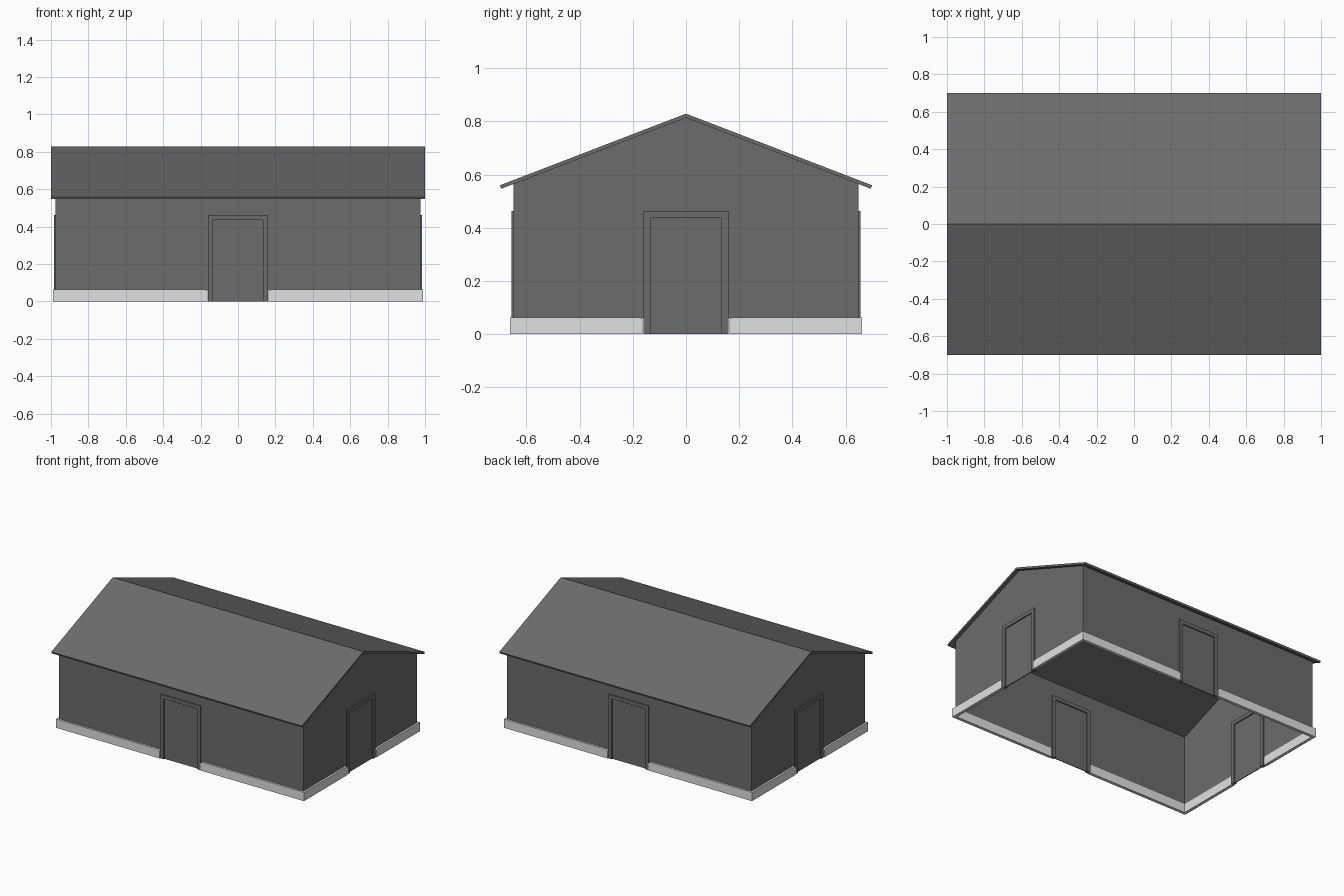
import bpy, bmesh, math
from mathutils import Matrix

if "Cube" in bpy.data.objects:
    bpy.data.objects.remove(bpy.data.objects["Cube"])


def material(name, value):
    m = bpy.data.materials.new(name)
    m.use_nodes = True
    m.diffuse_color = (value, value, value, 1)
    m.node_tree.nodes["Principled BSDF"].inputs["Base Color"].default_value = m.diffuse_color
    return m


dark_grey = material("dark grey", 0.15)
light_grey = material("light grey", 0.75)

HX, HY = 0.976, 0.648      # wall half sizes
APEX = 0.814               # underside of the ridge
SLOPE = 0.382              # roof rise over run
BASE = 0.063               # plinth height
GAP = 0.16                 # half width of a door opening
DOOR_TOP = 0.462
HALF = 0.003               # half wall thickness


def prism(name, outline, near, far, mat, turn=0, shift=0):
    """Extrude an (across, up) outline outward, then turn it to one side."""
    bm = bmesh.new()
    a = [bm.verts.new((u, -near, v)) for u, v in outline]
    b = [bm.verts.new((u, -far, v)) for u, v in outline]
    bm.faces.new(a)
    bm.faces.new(b[::-1])
    for i in range(len(a)):
        j = (i + 1) % len(a)
        bm.faces.new((a[i], b[i], b[j], a[j]))
    bmesh.ops.recalc_face_normals(bm, faces=bm.faces)
    bm.transform(Matrix.Rotation(turn, 4, "Z"))
    mesh = bpy.data.meshes.new(name)
    bm.to_mesh(mesh)
    bm.free()
    mesh.materials.append(mat)
    obj = bpy.data.objects.new(name, mesh)
    bpy.context.collection.objects.link(obj)
    return obj


def mirrored(points):
    """Complete a right-hand outline with its mirror image."""
    return points + [(-u, v) for u, v in reversed(points)]


def roof_z(y):
    return APEX - SLOPE * abs(y)


# Each side: name, turn, half width, distance from centre, gable or not
sides = [("front", 0, HX, HY, False), ("left", math.pi / 2, HY, HX, True),
         ("back", math.pi, HX, HY, False), ("right", -math.pi / 2, HY, HX, True)]

for name, turn, width, dist, gable in sides:
    # Wall with a door opening
    eave = roof_z(HY)
    half_wall = [(GAP - 0.01, DOOR_TOP - 0.01), (GAP - 0.01, BASE - 0.005),
                 (width, BASE - 0.005), (width, eave)]
    outline = half_wall + ([(0, APEX)] if gable else [])
    outline += [(-u, v) for u, v in reversed(half_wall)]
    prism(name + "_wall", outline, dist - 2 * HALF, dist, dark_grey, turn)

    # Door frame standing proud on both faces
    frame = mirrored([(GAP - 0.027, 0), (GAP, 0), (GAP, DOOR_TOP)])
    inner = [(-GAP + 0.027, DOOR_TOP - 0.026), (GAP - 0.027, DOOR_TOP - 0.026)]
    prism(name + "_door_frame", frame + inner, dist - 0.015, dist + 0.009, dark_grey, turn)

    # Door leaf
    leaf = mirrored([(GAP - 0.025, 0), (GAP - 0.025, DOOR_TOP - 0.024)])
    prism(name + "_door", leaf, dist - 2 * HALF, dist, dark_grey, turn)

    # Plinth on both sides of the door
    end = width + 0.014
    for s, part in ((1, "a"), (-1, "b")):
        half = [(GAP + 0.003, 0), (end, 0), (end, BASE), (GAP + 0.013, BASE), (GAP + 0.003, BASE - 0.01)]
        prism(f"{name}_plinth_{part}", [(s * u, v) for u, v in half],
              dist - 0.008, dist + 0.014, light_grey, turn)

# Roof: one folded slab along the ridge
EAVE_Y, THICK = 0.70, 0.015
rise = roof_z(EAVE_Y)
roof = [(EAVE_Y - 0.005, rise), (EAVE_Y, rise + THICK - 0.002), (0, APEX + THICK),
        (-EAVE_Y, rise + THICK - 0.002), (-EAVE_Y + 0.005, rise), (0, APEX)]
prism("roof", roof, -1, 1, dark_grey, math.pi / 2)
